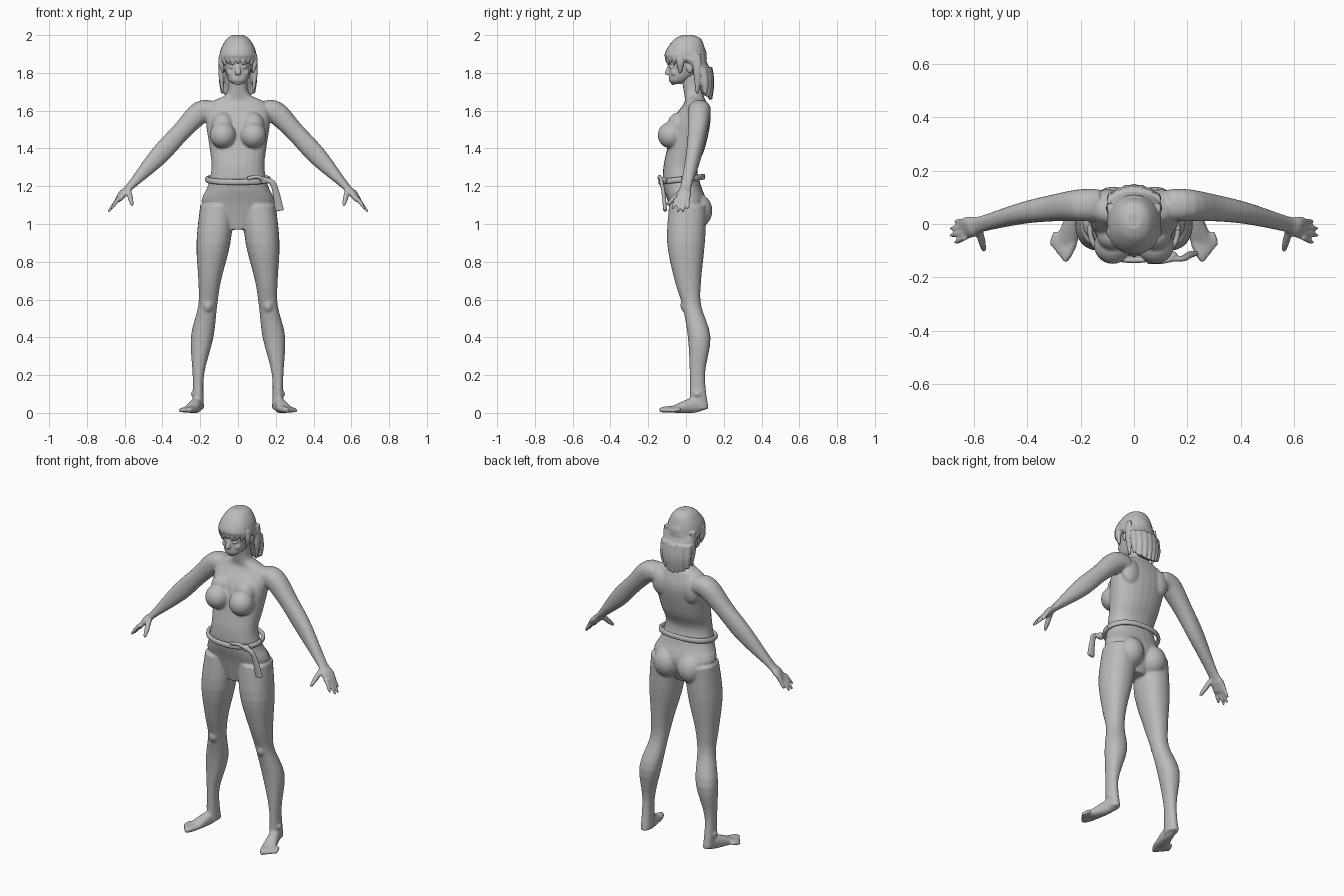
import bpy
import bmesh
import math
from mathutils import Vector, Matrix

UP, BACK = Vector((0, 0, 1)), Vector((0, 1, 0))
SIDES = (-1, 1)
SEGMENTS = 24
STEPS = 4

default_cube = bpy.data.objects.get("Cube")
if default_cube:
    bpy.data.objects.remove(default_cube, do_unlink=True)

# One plain clay colour for the whole figure
clay = bpy.data.materials.new("clay_grey")
clay.use_nodes = True
clay.diffuse_color = (.5, .5, .5, 1)
clay.node_tree.nodes["Principled BSDF"].inputs["Base Color"].default_value = clay.diffuse_color


def smooth_path(points):
    """Catmull-Rom interpolation through rows of (x, y, z, radius, radius)."""
    rows = [Vector(point) for point in points]
    padded = [rows[0]] + rows + [rows[-1]]
    path = []
    for before, start, end, after in zip(padded, padded[1:], padded[2:], padded[3:]):
        leaving, arriving = (end - before) / 2, (after - start) / 2
        for step in range(STEPS):
            t = step / STEPS
            ease = t * t * (3 - 2 * t)
            path.append(start.lerp(end, ease) + leaving * t * (1 - t) ** 2
                        - arriving * t * t * (1 - t))
    return path + [rows[-1]]


def rounded(value):
    """Push a sine or cosine outwards so that an oval becomes slightly square."""
    return math.copysign(abs(value) ** .9, value)


def circle_angles(count):
    return [math.tau * index / count for index in range(count)]


def loft(bm, points, reference=None, side=1):
    """Closed loft of oval rings: level ones, or across the path when a reference is given."""
    path = smooth_path(points)
    rings = []
    for index, row in enumerate(path):
        centre = row.xyz if len(row) < 4 else Vector(row[:3])
        across, over = Vector((1, 0, 0)), BACK
        if reference:
            following = path[min(index + 1, len(path) - 1)]
            previous = path[max(index - 1, 0)]
            tangent = Vector((following - previous)[:3]).normalized()
            across = tangent.cross(reference).normalized()
            over = across.cross(tangent)
        ring = []
        for angle in circle_angles(SEGMENTS):
            corner = (centre + across * row[3] * rounded(math.cos(angle))
                      + over * row[4] * rounded(math.sin(angle)))
            corner.x *= side
            ring.append(bm.verts.new(corner))
        rings.append(ring)
    for low, high in zip(rings, rings[1:]):
        for k in range(SEGMENTS):
            bm.faces.new((low[k - 1], low[k], high[k], high[k - 1]))
    bm.faces.new(rings[0])
    bm.faces.new(rings[-1])


def centred_loft(bm, profile):
    """Loft on the middle plane from rows of (height, depth centre, half width, half depth)."""
    loft(bm, [(0, depth, height, wide, deep) for height, depth, wide, deep in profile])


def digit(bm, start, end, radius, side):
    """Finger or toe that narrows towards its tip."""
    start, end = Vector(start), Vector(end)
    middle = start.lerp(end, .6)
    loft(bm, [(*start, radius, radius), (*middle, radius, radius),
              (*end, radius * .6, radius * .6)], UP, side)


def ball(bm, centre, radii, side=1):
    x, y, z = centre
    place = Matrix.Translation((x * side, y, z)) @ Matrix.Diagonal((*radii, 1))
    bmesh.ops.create_uvsphere(bm, u_segments=SEGMENTS, v_segments=SEGMENTS // 2,
                              radius=1, matrix=place)


def finish(name, bm, voxel=None, softness=3):
    """Make the object, fusing overlapping pieces into one skin when a voxel size is given."""
    bmesh.ops.recalc_face_normals(bm, faces=bm.faces[:])
    for face in bm.faces:
        face.smooth = True
    mesh = bpy.data.meshes.new(name)
    bm.to_mesh(mesh)
    bm.free()
    mesh.materials.append(clay)
    figure_part = bpy.data.objects.new(name, mesh)
    bpy.context.collection.objects.link(figure_part)
    if voxel:
        fuse = figure_part.modifiers.new("fuse", 'REMESH')
        fuse.mode = 'VOXEL'
        fuse.voxel_size = voxel
        fuse.use_smooth_shade = True
        soften = figure_part.modifiers.new("soften", 'SMOOTH')
        soften.factor = .5
        soften.iterations = softness


# Torso and neck
body = bmesh.new()
centred_loft(body, [(.97, 0, .06, .06), (1.1, .01, .19, .1), (1.2, -.02, .16, .1),
                    (1.3, -.03, .14, .09), (1.4, 0, .15, .1), (1.55, .03, .17, .1),
                    (1.64, .05, .15, .06), (1.69, .04, .06, .05), (1.8, .02, .05, .05)])

# Limbs
leg = [(.11, .01, 1.1, .09, .1), (.13, 0, .9, .09, .1), (.15, .01, .7, .06, .07),
       (.16, .03, .57, .05, .05), (.19, .07, .4, .06, .06), (.21, .06, .2, .03, .04),
       (.21, .07, .02, .03, .05)]
arm = [(.13, .07, 1.6, .06, .05), (.2, .07, 1.59, .06, .06), (.3, .06, 1.49, .05, .05),
       (.42, .04, 1.36, .04, .05), (.57, 0, 1.2, .03, .02), (.61, -.01, 1.16, .04, .02),
       (.64, -.02, 1.12, .04, .01)]
foot = [(.21, .11, .04, .02, .02), (.22, .04, .04, .03, .04), (.25, -.06, .02, .04, .02),
        (.26, -.09, .02, .04, .01)]
# Breast, upper breast, buttock, shoulder blade, kneecap and ankle
masses = [((.08, -.08, 1.47), (.07, .07, .07)), ((.08, -.04, 1.52), (.06, .06, .07)),
          ((.08, .06, 1.07), (.08, .08, .09)), ((.1, .09, 1.56), (.06, .04, .08)),
          ((.16, 0, .57), (.03, .03, .04)), ((.22, .06, .1), (.03, .03, .02))]

for side in SIDES:
    loft(body, leg, None, side)
    loft(body, arm, UP, side)
    loft(body, foot, UP, side)
    for centre, radii in masses:
        ball(body, centre, radii, side)
    # Fingers spread evenly, the outer ones shorter; thumb forward
    for finger in range(4):
        spread = finger / 1.5 - 1
        short = .02 * spread * spread
        digit(body, (.63, -.02 - .03 * spread, 1.14),
              (.69 - short, -.03 - .04 * spread, 1.06 + short), .01, side)
    digit(body, (.58, -.02, 1.18), (.56, -.1, 1.1), .014, side)
    # Toes fan from the inner big toe to the outer small one
    for toe in range(5):
        fan = toe / 4
        base = Vector((.23, -.07, .02)).lerp((.29, -.03, .02), fan)
        tip = Vector((.26, -.14, .015)).lerp((.31, -.08, .01), fan)
        digit(body, base, tip, .017 - .006 * fan, side)
finish("body", body, .006, softness=6)

# Head: skull, nose, lips and chin
head = bmesh.new()
centred_loft(head, [(1.74, -.05, .02, .02), (1.76, -.04, .05, .05), (1.82, 0, .07, .09),
                    (1.9, .01, .08, .1), (1.96, .01, .06, .07), (1.98, .01, .03, .03)])
loft(head, [(0, -.08, 1.85, .01, .01), (0, -.1, 1.8, .015, .012), (0, -.09, 1.79, .01, .01)])
for height, width in ((1.77, .024), (1.76, .02)):
    ball(head, (0, -.08, height), (width, .01, .005))
ball(head, (0, -.07, 1.745), (.02, .01, .01))

# Eye, brow, cheek and ear
features = [((.03, -.08, 1.83), (.016, .01, .007)), ((.03, -.08, 1.85), (.02, .012, .006)),
            ((.04, -.06, 1.8), (.02, .02, .02)), ((.08, .02, 1.83), (.01, .02, .03))]
for side in SIDES:
    for centre, radii in features:
        ball(head, centre, radii, side)
finish("head", head, .004)

# Hair: crown flowing into the back length
hair = bmesh.new()
centred_loft(hair, [(2, .01, .03, .03), (1.98, .01, .06, .07), (1.93, 0, .09, .1),
                    (1.88, 0, .1, .11), (1.86, .04, .1, .07), (1.8, .08, .09, .05),
                    (1.68, .11, .07, .02)])

# Fringe of pointed locks around the forehead
for lock in range(-4, 5):
    angle = lock * .3
    x, y = .09 * math.sin(angle), -.1 * math.cos(angle)
    drop = .05 if lock % 2 else .04
    loft(hair, [(x, y, 1.9, .016, .012), (x, y, 1.87, .016, .01),
                (x, y, 1.89 - drop, .005, .004)])

# Locks at the nape
for lock in range(-3, 4):
    spread = lock / 3
    bulge = .03 * (1 - spread * spread)
    x, y = .08 * spread, .09 + bulge
    loft(hair, [(x, y, 1.83, .02, .02), (x, y + .01, 1.75, .02, .02),
                (x, y + .01, 1.69 - bulge, .01, .01)])

# Side locks in front of and behind each ear
for side in SIDES:
    for y, bottom in ((-.03, 1.8), (.06, 1.69)):
        loft(hair, [(.09, y, 1.9, .01, .02), (.09, y, (1.9 + bottom) / 2, .014, .02),
                    (.08, y, bottom, .005, .008)], None, side)
finish("hair", hair, .005)

# Waist sash, slightly higher at the back
sash = bmesh.new()
loop = []
for angle in circle_angles(32):
    across, along = math.cos(angle), math.sin(angle)
    loop.append((.164 * rounded(across), .114 * rounded(along) - .022,
                 1.236 + .014 * along, .01, .015))
loft(sash, loop + loop[:1], UP)
finish("waist_sash", sash)

# Knot with its fold and hanging end
knot = bmesh.new()
ball(knot, (.14, -.12, 1.23), (.024, .02, .02))
loft(knot, [(.05, -.14, 1.24, .01, .01), (.1, -.14, 1.25, .01, .01),
            (.15, -.13, 1.23, .01, .01)], UP)
loft(knot, [(.13, -.13, 1.24, .01, .01), (.18, -.13, 1.22, .016, .01),
            (.2, -.12, 1.17, .018, .01), (.22, -.11, 1.07, .024, .01)], BACK)
finish("sash_knot_and_tail", knot, .004, softness=2)
